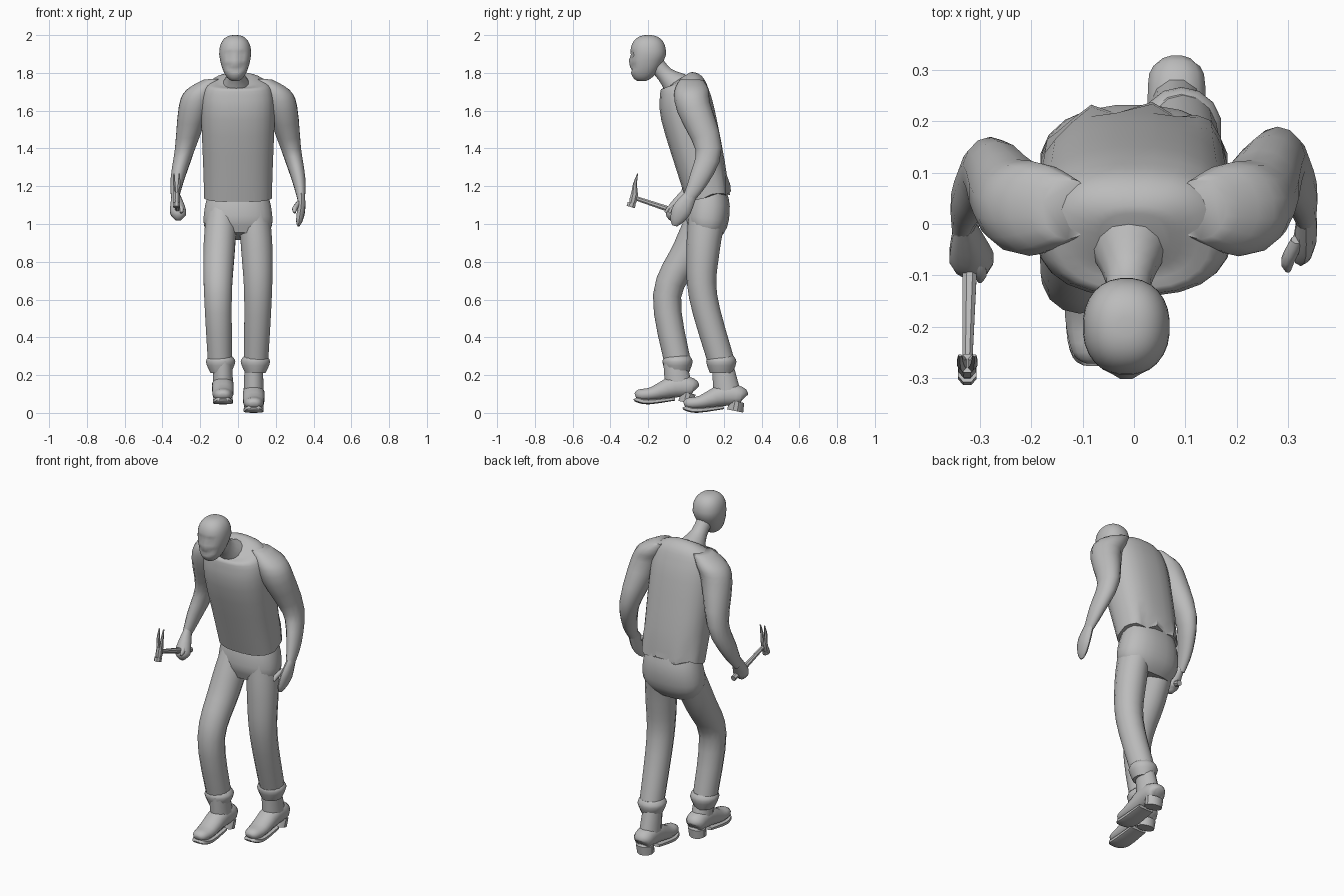
import bpy, bmesh, math
from mathutils import Vector

cube = bpy.data.objects.get("Cube")
if cube:
    bpy.data.objects.remove(cube, do_unlink=True)

colour = (0.5, 0.5, 0.5, 1)
grey = bpy.data.materials.new("plain grey")
grey.use_nodes = True
grey.diffuse_color = colour
grey.node_tree.nodes["Principled BSDF"].inputs["Base Color"].default_value = colour


def finish(name, bm, angle):
    """Turn the bmesh into a smooth-shaded grey object."""
    bmesh.ops.recalc_face_normals(bm, faces=bm.faces)
    mesh = bpy.data.meshes.new(name)
    bm.to_mesh(mesh)
    bm.free()
    part = bpy.data.objects.new(name, mesh)
    bpy.context.collection.objects.link(part)
    mesh.materials.append(grey)
    bpy.ops.object.select_all(action='DESELECT')
    part.select_set(True)
    bpy.context.view_layer.objects.active = part
    bpy.ops.object.shade_smooth_by_angle(angle=math.radians(angle))


def smooth_path(rings, steps):
    """Add rings between the given ones along a flowing curve."""
    points = [Vector(ring) for ring in rings]
    padded = [points[0]] + points + [points[-1]]
    result = []
    for before, start, end, after in zip(padded, padded[1:], padded[2:], padded[3:]):
        leave, arrive = (end - before) / 2, (after - start) / 2
        for step in range(steps):
            t = step / steps
            ease = t * t * (3 - 2 * t)
            result.append(start + (end - start) * ease
                          + leave * (t * (1 - t) ** 2) - arrive * (t * t * (1 - t)))
    return result + [points[-1]]


def signed_power(value, power):
    return math.copysign(abs(value) ** power, value)


def loft(name, rings, sides=14, roundness=1.0, steps=3, level=False, shape=None, angle=50):
    """Skin rings of (x, y, z, half width, half depth), each square to the path."""
    bm = bmesh.new()
    rings = smooth_path(rings, steps)
    loops = []
    for i, ring in enumerate(rings):
        centre = Vector(ring[:3])
        along = rings[min(i + 1, len(rings) - 1)] - rings[max(i - 1, 0)]
        across = Vector((0, 1, 0)) if level else Vector((0, along[2], -along[1])).normalized()
        loop = []
        for k in range(sides):
            turn = math.tau * (k + 0.5) / sides
            wide = signed_power(math.cos(turn), roundness) * ring[3]
            deep = signed_power(math.sin(turn), roundness) * ring[4]
            point = centre + Vector((wide, 0, 0)) + across * deep
            loop.append(bm.verts.new(shape(point) if shape else point))
        loops.append(loop)
    for low, high in zip(loops, loops[1:]):
        for k in range(sides):
            n = (k + 1) % sides
            bm.faces.new((low[k], low[n], high[n], high[k]))
    bm.faces.new(loops[0])
    bm.faces.new(loops[-1])
    finish(name, bm, angle)


# Shirt, with a crumpled hem at the back
def crumple(point):
    if point.z < 1.25 and point.y > 0.12:
        point.y += 0.012 * math.sin(point.x * 55)
        point.z += 0.012 * math.sin(point.x * 38 + 1)
    return point


loft("shirt", [
    (0, 0.115, 1.14, 0.18, 0.115), (0, 0.08, 1.3, 0.185, 0.13),
    (0, 0.01, 1.58, 0.195, 0.145), (0, -0.01, 1.7, 0.185, 0.13),
    (0, -0.02, 1.75, 0.15, 0.11), (0, -0.03, 1.77, 0.07, 0.06),
], sides=24, roundness=0.8, shape=crumple)

# Arms with thumbs; the right one reaches further forward
for side, s, reach in (("left", 1, 0), ("right", -1, 0.02)):
    loft(side + "_arm", [
        (s * 0.13, 0.03, 1.765, 0.05, 0.06), (s * 0.19, 0.03, 1.71, 0.085, 0.09),
        (s * 0.23, 0.04, 1.62, 0.085, 0.09), (s * 0.28, 0.12 - reach, 1.4, 0.055, 0.07),
        (s * 0.32, 0.07 - reach, 1.24, 0.037, 0.053),
        (s * 0.335, 0.01 - reach, 1.13, 0.02, 0.03),
    ])
    loft(side + "_thumb", [
        (s * 0.32, -0.03 - reach, 1.11, 0.014, 0.015),
        (s * 0.3, -0.07 - reach, 1.08, 0.014, 0.015),
        (s * 0.3, -0.09 - reach, 1.06, 0.006, 0.007),
    ], sides=8)

# Hands: one relaxed, one gripping
loft("left_hand", [
    (0.335, 0.03, 1.16, 0.02, 0.03), (0.335, -0.02, 1.08, 0.022, 0.05),
    (0.325, -0.05, 1.02, 0.018, 0.035), (0.32, -0.06, 0.99, 0.006, 0.012),
], sides=10)
loft("right_hand", [
    (-0.33, 0, 1.16, 0.02, 0.03), (-0.32, -0.05, 1.09, 0.04, 0.04),
    (-0.316, -0.07, 1.05, 0.042, 0.04), (-0.316, -0.07, 1.02, 0.015, 0.015),
], sides=12)

# Trousers: hips, then striding legs with turned-up cuffs
loft("hips", [
    (0, 0.12, 1.19, 0.15, 0.09), (0, 0.12, 1.1, 0.175, 0.113),
    (0, 0.11, 1, 0.183, 0.11), (0, 0.095, 0.935, 0.15, 0.075),
], sides=20, roundness=0.85)
for side, s, thigh, knee, ankle in (("left", 1, 0.09, 0.09, 0.187),
                                    ("right", -1, 0.015, -0.1, -0.045)):
    loft(side + "_leg", [
        (s * 0.085, 0.115, 1.06, 0.085, 0.1), (s * 0.1, thigh, 0.86, 0.085, 0.088),
        (s * 0.106, knee, 0.62, 0.075, 0.075), (s * 0.095, ankle, 0.27, 0.066, 0.07),
    ], steps=4)
    loft(side + "_cuff", [
        (s * 0.092, ankle, 0.3, 0.062, 0.066), (s * 0.092, ankle, 0.27, 0.08, 0.08),
        (s * 0.092, ankle, 0.21, 0.055, 0.06),
    ])

# Boots: rounded foot, ankle shaft and sole with a heel block
for side, x, toe, lift in (("left", 0.083, 0, 0), ("right", -0.08, -0.258, 0.045)):
    loft(side + "_boot", [
        (x, toe + 0.31, lift + 0.08, 0.03, 0.025), (x, toe + 0.29, lift + 0.09, 0.055, 0.05),
        (x, toe + 0.2, lift + 0.095, 0.058, 0.06), (x, toe + 0.08, lift + 0.057, 0.056, 0.036),
        (x, toe + 0.01, lift + 0.05, 0.042, 0.03), (x, toe - 0.01, lift + 0.045, 0.02, 0.013),
    ], sides=12, roundness=0.9)
    loft(side + "_shaft", [
        (x, toe + 0.22, lift + 0.09, 0.056, 0.076), (x, toe + 0.195, lift + 0.24, 0.05, 0.06),
    ], sides=12)
    loft(side + "_sole", [
        (x, toe + 0.2, lift + 0.03, 0.05, 0.01), (x, toe + 0.06, lift + 0.014, 0.054, 0.014),
        (x, toe, lift + 0.025, 0.04, 0.014), (x, toe - 0.01, lift + 0.032, 0.018, 0.01),
    ], sides=10, roundness=0.5, angle=35)
    loft(side + "_heel", [
        (x, toe + 0.27, lift + 0.06, 0.055, 0.04), (x, toe + 0.26, lift + 0.01, 0.05, 0.045),
    ], sides=12, steps=1, angle=35)

# Neck
loft("neck", [
    (-0.01, -0.05, 1.735, 0.075, 0.075), (-0.01, -0.11, 1.79, 0.045, 0.045),
    (-0.015, -0.17, 1.86, 0.045, 0.045),
])

# Head: rounded egg, narrower and further forward towards the chin
HEAD_X, HEAD_Y, HEAD_Z = -0.015, -0.2, 1.895


def press(point, x, z, width, height, depth):
    """Push the face in, or out where depth is negative, around one spot."""
    far = ((point.x - HEAD_X - x) / width) ** 2 + ((point.z - HEAD_Z - z) / height) ** 2
    point.y += depth * math.exp(-far)


def carve_face(point):
    if point.y < HEAD_Y:
        for s in (-1, 1):
            press(point, s * 0.033, -0.007, 0.016, 0.013, 0.02)   # eye socket
            press(point, s * 0.04, -0.06, 0.018, 0.016, 0.012)    # cheek
        press(point, 0, -0.08, 0.025, 0.008, 0.01)                # mouth
        press(point, 0, -0.03, 0.011, 0.018, -0.016)              # nose
    return point


head_rings = []
for i in range(1, 24):
    tilt = math.pi * (i / 24 - 0.5)
    rise, girth = signed_power(math.sin(tilt), 0.8), math.cos(tilt) ** 0.8
    drop = max(0, -rise)
    height = 0.14 if drop else 0.105
    head_rings.append((HEAD_X, HEAD_Y - 0.035 * drop, HEAD_Z + height * rise,
                       0.085 * girth * (1 - 0.25 * drop), 0.095 * girth * (1 - 0.2 * drop)))
loft("head", head_rings, sides=28, roundness=0.9, steps=1, level=True,
     shape=carve_face, angle=70)

# Hammer: handle, striking face, neck and forked claw
loft("hammer_handle", [
    (-0.316, 0.005, 1.047, 0.016, 0.017), (-0.32, -0.09, 1.078, 0.015, 0.016),
    (-0.325, -0.285, 1.143, 0.01, 0.012),
], sides=8, angle=35)
loft("hammer_face", [
    (-0.325, -0.293, 1.09, 0.02, 0.024), (-0.325, -0.287, 1.11, 0.02, 0.024),
], sides=8, steps=1, angle=35)
loft("hammer_neck", [
    (-0.325, -0.287, 1.1, 0.013, 0.016), (-0.325, -0.28, 1.125, 0.019, 0.022),
    (-0.325, -0.271, 1.165, 0.017, 0.02),
], sides=8, steps=1, angle=35)
for side, s in (("left", 1), ("right", -1)):
    loft(side + "_hammer_claw", [
        (-0.325 + s * 0.008, -0.272, 1.155, 0.009, 0.018),
        (-0.325 + s * 0.013, -0.27, 1.21, 0.008, 0.011),
        (-0.325 + s * 0.014, -0.256, 1.268, 0.004, 0.002),
    ], sides=6, angle=35)
